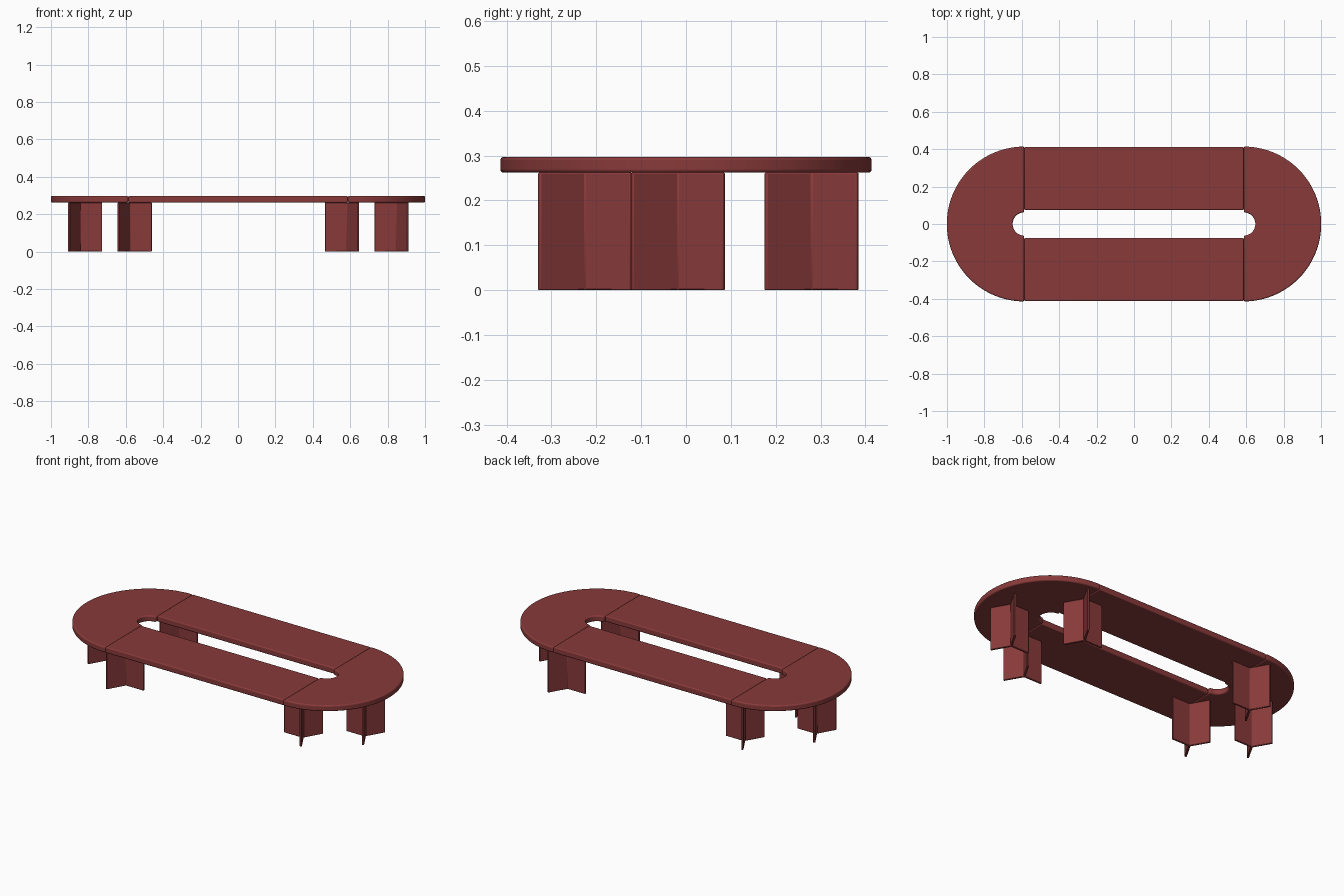
import bpy
import bmesh
from math import sin, cos, pi, radians
from mathutils import Vector

cube = bpy.data.objects.get("Cube")
if cube:
    bpy.data.objects.remove(cube, do_unlink=True)

# Single dark red finish
red = bpy.data.materials.new("dark_red")
red.use_nodes = True
COLOUR = (0.25, 0.042, 0.042, 1)
red.diffuse_color = COLOUR
red.node_tree.nodes["Principled BSDF"].inputs["Base Color"].default_value = COLOUR

LEG_H = 0.262       # leg height, underside of the top
TOP_Z = 0.297       # upper face of the top
SEAM = 0.587        # where boards meet the round ends
OUTER = 0.414
HOLE = 0.062


def slab(name, outline, z0, z1, bevel, segments):
    """Extrude a flat outline upwards and round its edges."""
    bm = bmesh.new()
    base = bm.faces.new([bm.verts.new((x, y, z0)) for x, y in outline])
    ext = bmesh.ops.extrude_face_region(bm, geom=[base])
    verts = [g for g in ext["geom"] if isinstance(g, bmesh.types.BMVert)]
    bmesh.ops.translate(bm, verts=verts, vec=(0, 0, z1 - z0))
    bmesh.ops.recalc_face_normals(bm, faces=bm.faces)
    mesh = bpy.data.meshes.new(name)
    bm.to_mesh(mesh)
    bm.free()
    mesh.materials.append(red)
    obj = bpy.data.objects.new(name, mesh)
    bpy.context.collection.objects.link(obj)
    mod = obj.modifiers.new("rounded_edges", "BEVEL")
    mod.width = bevel
    mod.segments = segments
    mod.limit_method = "ANGLE"
    mod.angle_limit = radians(40)
    bpy.ops.object.select_all(action="DESELECT")
    obj.select_set(True)
    bpy.context.view_layer.objects.active = obj
    bpy.ops.object.shade_smooth_by_angle(angle=radians(35))
    return obj


def half_ring(side, steps=48, inner_steps=24):
    """Half disc with a half-round notch, opening towards the middle."""
    def arc(r, n):
        return [(side * (SEAM + r * cos(a)), r * sin(a))
                for a in (-pi / 2 + pi * i / n for i in range(n + 1))]
    return arc(OUTER, steps) + arc(HOLE, inner_steps)[::-1]


def three_arm_outline(cx, cy, start, length=0.119, half=0.006):
    """Plan of three thin panels joined at a hub."""
    points = []
    for k in range(3):
        a = start + k * 2 * pi / 3
        along = Vector((cos(a), sin(a)))
        across = Vector((-sin(a), cos(a)))
        hub = Vector((cx, cy))
        points += [hub + along * length - across * half,
                   hub + along * length + across * half]
        # inner corner between this panel and the next
        b = a + pi / 3
        points.append(hub + Vector((cos(b), sin(b))) * half / sin(pi / 3))
    return [tuple(p) for p in points]


# Straight boards, front and back
for name, s in (("front_board", -1), ("back_board", 1)):
    slab(name, [(-SEAM, s * 0.075), (SEAM, s * 0.075),
                (SEAM, s * 0.412), (-SEAM, s * 0.412)],
         LEG_H, TOP_Z, 0.006, 3)

# Rounded ends and their three legs each
for label, side in (("left", 1), ("right", -1)):
    slab(label + "_round_end", half_ring(side), LEG_H, TOP_Z, 0.007, 3)
    legs = (("front", 0.582, -0.225), ("outer", 0.847, -0.018), ("back", 0.582, 0.28))
    for place, x, y in legs:
        start = pi if side > 0 else 0
        slab(f"{label}_{place}_leg",
             three_arm_outline(side * x + 0.002, y, start), 0, LEG_H, 0.003, 2)
